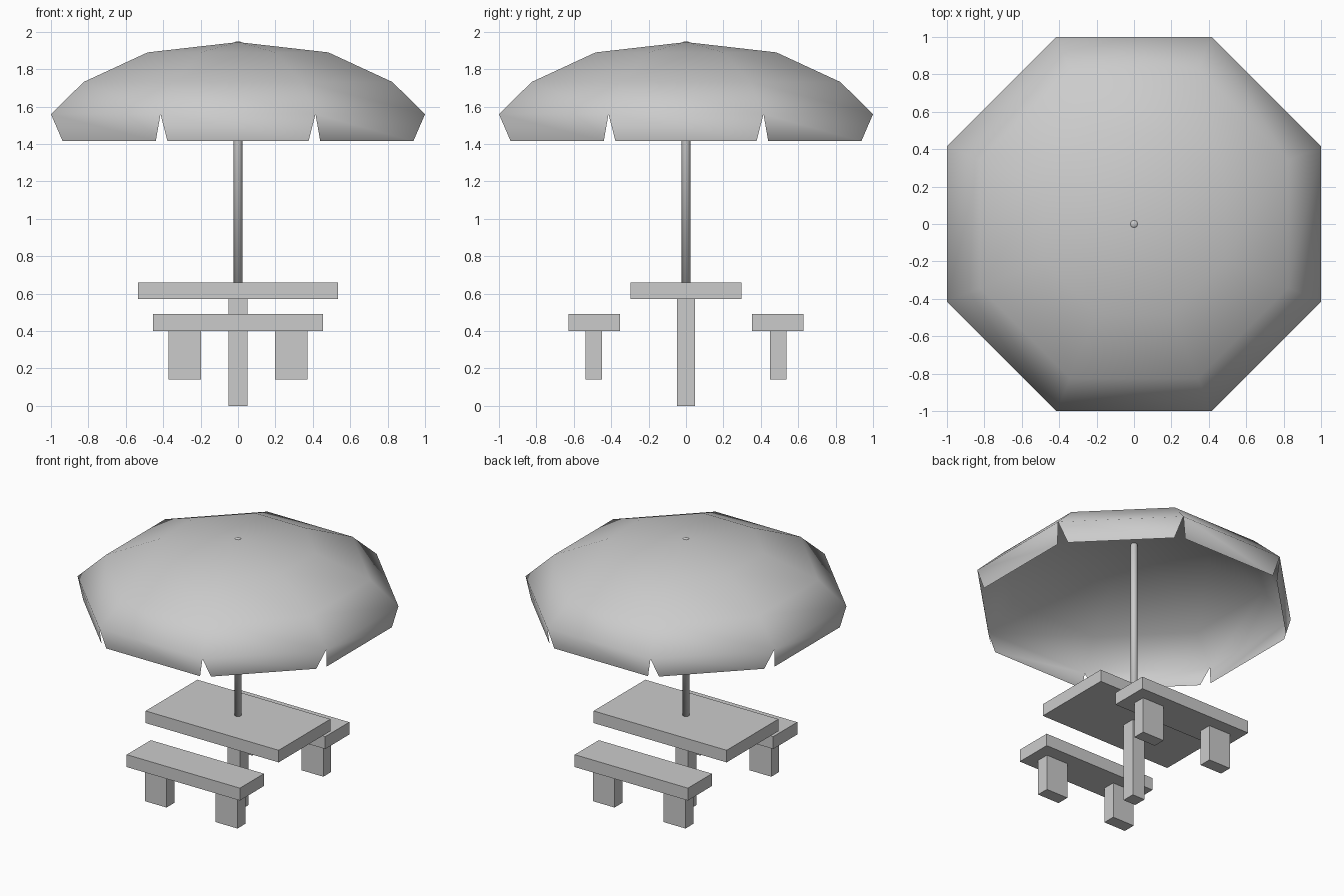
import bpy, bmesh
from math import cos, sin, pi

cube = bpy.data.objects.get("Cube")
if cube:
    bpy.data.objects.remove(cube, do_unlink=True)

# One plain grey for everything
grey = bpy.data.materials.new("plain_grey")
grey.use_nodes = True
grey.diffuse_color = (0.6, 0.6, 0.6, 1)
grey.node_tree.nodes["Principled BSDF"].inputs["Base Color"].default_value = (0.6, 0.6, 0.6, 1)


def add_object(name, bm, smooth=False):
    mesh = bpy.data.meshes.new(name)
    bm.to_mesh(mesh)
    bm.free()
    mesh.materials.append(grey)
    for poly in mesh.polygons:
        poly.use_smooth = smooth
    obj = bpy.data.objects.new(name, mesh)
    bpy.context.collection.objects.link(obj)
    return obj


def box(name, centre, size):
    bm = bmesh.new()
    bmesh.ops.create_cube(bm, size=1)
    for v in bm.verts:
        v.co = [c + p * s for c, p, s in zip(centre, v.co, size)]
    return add_object(name, bm)


# Table and its post
box("table_top", (0, 0, 0.616), (1.07, 0.594, 0.088))
box("table_post", (0, 0, 0.286), (0.1, 0.094, 0.572))

# Two benches, each with two legs
for row, sy in (("front", -1), ("back", 1)):
    box(row + "_bench_seat", (0, sy * 0.49, 0.445), (0.91, 0.276, 0.09))
    for side, sx in (("left", 1), ("right", -1)):
        box(f"{row}_bench_{side}_leg", (sx * 0.285, sy * 0.493, 0.27), (0.175, 0.09, 0.26))

# Umbrella pole with a low rounded cap
bm = bmesh.new()
rings = []
for r, z in ((0.024, 0.6), (0.024, 1.938), (0.018, 1.945), (0.009, 1.949)):
    rings.append([bm.verts.new((r * cos(i * pi / 8), r * sin(i * pi / 8), z)) for i in range(16)])
for low, high in zip(rings, rings[1:]):
    for i in range(16):
        j = (i + 1) % 16
        bm.faces.new((low[i], low[j], high[j], high[i]))
bm.faces.new(rings[-1])
bm.faces.new(rings[0][::-1])
add_object("umbrella_pole", bm, smooth=True)

# Eight-sided canopy: apex, three rings, then a tapered flap on each side
bm = bmesh.new()
apex = bm.verts.new((0, 0, 1.945))
rings = []
for apothem, z in ((0.483, 1.89), (0.825, 1.732), (1.0, 1.56)):
    r = apothem / cos(pi / 8)
    rings.append([bm.verts.new((r * cos(a), r * sin(a), z))
                  for a in ((i - 0.5) * pi / 4 for i in range(8))])
for i in range(8):
    j = (i + 1) % 8
    bm.faces.new((apex, rings[0][i], rings[0][j]))
    for high, low in zip(rings, rings[1:]):
        bm.faces.new((high[i], low[i], low[j], high[j]))
    a = i * pi / 4
    half = 0.352 if i % 2 else 0.377
    hem = [bm.verts.new((0.974 * cos(a) - s * half * sin(a),
                         0.974 * sin(a) + s * half * cos(a), 1.415)) for s in (-1, 1)]
    bm.faces.new((rings[-1][i], hem[0], hem[1], rings[-1][j]))
add_object("umbrella_canopy", bm, smooth=True)
